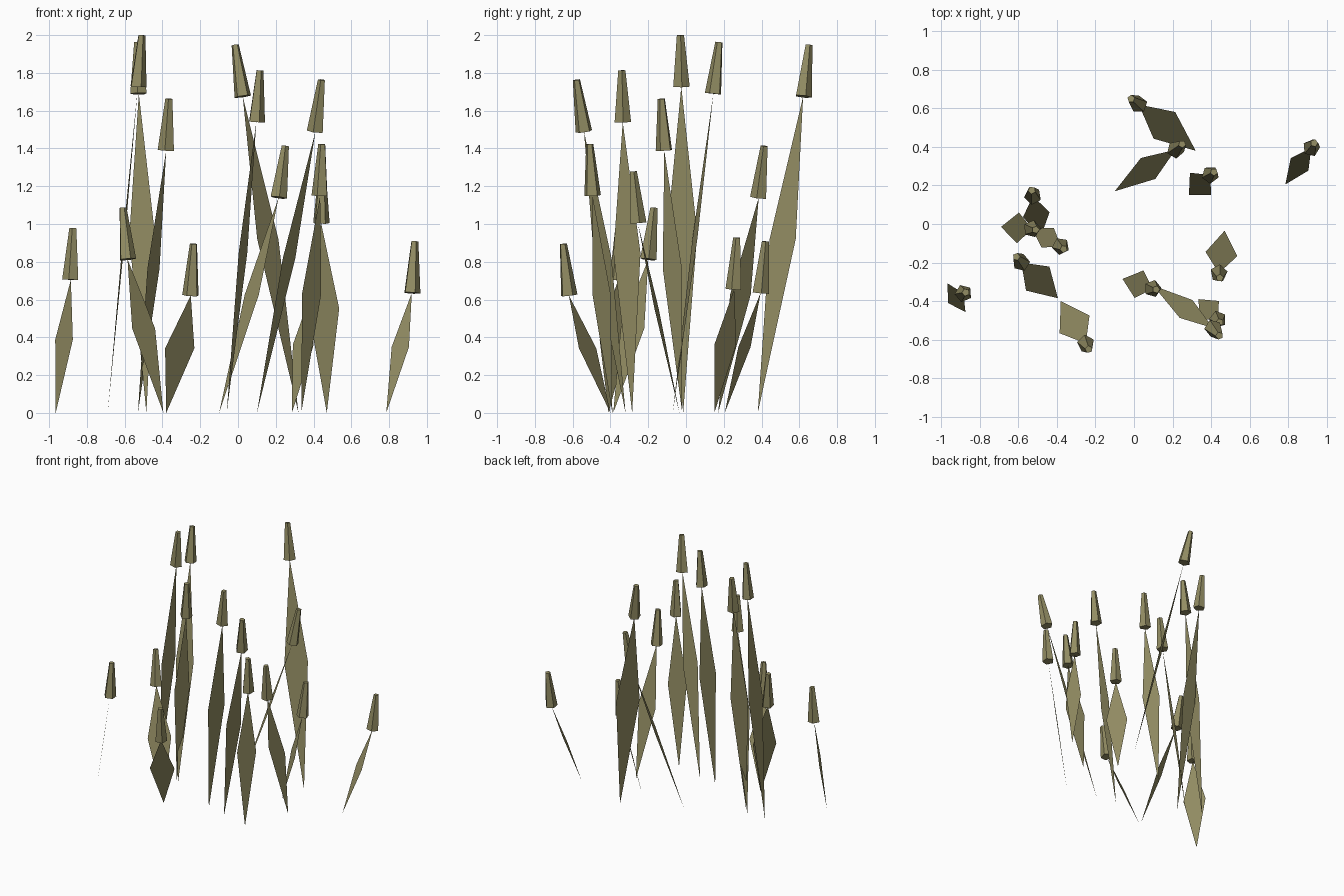
import bpy
import bmesh
from math import cos, sin, tau
from mathutils import Vector

# Remove the default cube only
default_cube = bpy.data.objects.get("Cube")
if default_cube:
    bpy.data.objects.remove(default_cube, do_unlink=True)

# One dry olive colour for everything
OLIVE = (0.29, 0.265, 0.125, 1.0)
olive = bpy.data.materials.new("dry_olive")
olive.use_nodes = True
olive.diffuse_color = OLIVE
shader = next(n for n in olive.node_tree.nodes if n.type == 'BSDF_PRINCIPLED')
shader.inputs["Base Color"].default_value = OLIVE

# Shared proportions
MID = 0.55            # where along its length a leaf is widest
HEAD_RISE = 0.273     # height of a seed head
HEAD_LOW, HEAD_HIGH = 0.046, 0.02
SIDES = 5

# Root x y, leaf tip x y z, top of head x y, half width of leaf
STEMS = [
    (-.69, -.015, -.53, -.025, 1.727, -.51, -.03, .08),
    (-.485, -.07, -.525, .145, 1.69, -.53, .175, .07),
    (.32, .38, .025, .62, 1.675, -.015, .65, .089),
    (-.06, -.285, .097, -.335, 1.54, .115, -.34, .075),
    (.1, -.32, .41, -.54, 1.49, .443, -.58, .057),
    (-.53, -.02, -.38, -.115, 1.39, -.365, -.13, .06),
    (-.1, .17, .215, .385, 1.14, .25, .415, .066),
    (.335, -.39, .435, -.495, 1.15, .445, -.51, .07),
    (.47, -.035, .44, -.255, 1.005, .445, -.28, .083),
    (-.395, -.385, -.585, -.2, .813, -.61, -.17, .087),
    (-.965, -.41, -.885, -.36, .705, -.873, -.355, .088),
    (-.38, -.4, -.25, -.62, .622, -.235, -.65, .09),
    (.785, .205, .92, .395, .635, .935, .42, .056),
    (.285, .15, .395, .255, .655, .415, .27, .08),
]


def add_object(name, bm):
    """Turn a bmesh into a flat-shaded object."""
    mesh = bpy.data.meshes.new(name)
    bm.to_mesh(mesh)
    bm.free()
    mesh.materials.append(olive)
    obj = bpy.data.objects.new(name, mesh)
    bpy.context.collection.objects.link(obj)
    return obj


def add_leaf(name, root, tip, half_width):
    """Thin diamond blade, spread sideways to the direction it leans."""
    lean = tip - root
    side = lean.cross(Vector((0, 0, 1))).normalized() * half_width
    middle = root.lerp(tip, MID)
    bm = bmesh.new()
    corners = [bm.verts.new(p) for p in (root, middle + side, tip, middle - side)]
    bm.faces.new(corners)
    return add_object(name, bm)


def add_head(name, low, high):
    """Tapered five-sided seed head between two points."""
    turn = (high - low).to_track_quat('Z', 'Y')
    bm = bmesh.new()
    rings = []
    for centre, radius in ((low, HEAD_LOW), (high, HEAD_HIGH)):
        ring = []
        for i in range(SIDES):
            angle = tau * i / SIDES
            offset = Vector((cos(angle), sin(angle), 0)) * radius
            ring.append(bm.verts.new(centre + turn @ offset))
        rings.append(ring)
    bottom, top = rings
    for i in range(SIDES):
        j = (i + 1) % SIDES
        bm.faces.new((bottom[i], bottom[j], top[j], top[i]))
    bm.faces.new(bottom[::-1])
    bm.faces.new(top)
    return add_object(name, bm)


# Build the clump
for number, (rx, ry, tx, ty, tz, hx, hy, half) in enumerate(STEMS, 1):
    root = Vector((rx, ry, 0))
    tip = Vector((tx, ty, tz))
    add_leaf(f"leaf_{number}", root, tip, half)
    add_head(f"seed_head_{number}", tip, Vector((hx, hy, tz + HEAD_RISE)))
